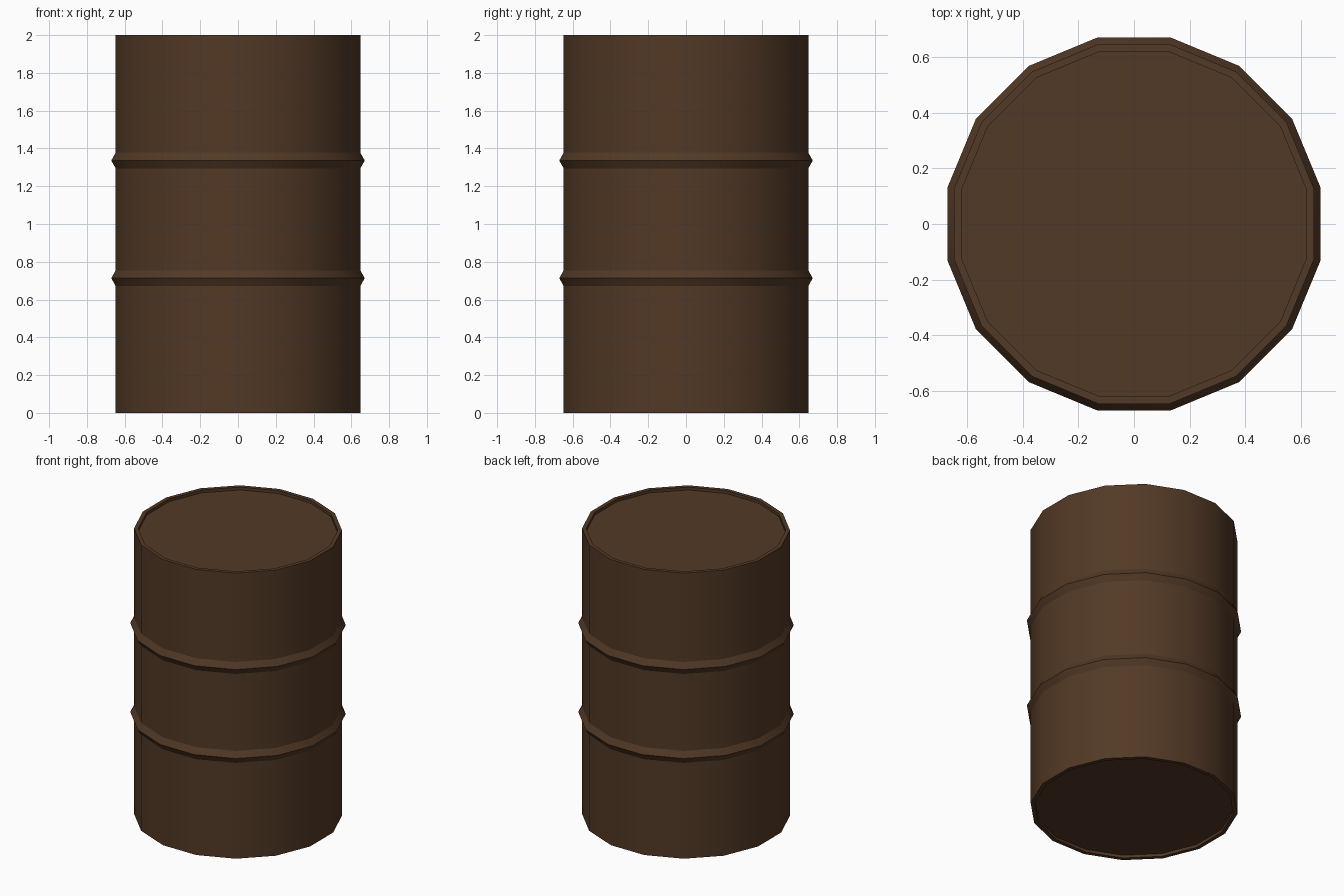
import bpy, bmesh, math

if "Cube" in bpy.data.objects:
    bpy.data.objects.remove(bpy.data.objects["Cube"])

SIDES = 16

# single brown paint
mat = bpy.data.materials.new("dark brown")
mat.diffuse_color = (0.085, 0.041, 0.019, 1)
mat.use_nodes = True
mat.node_tree.nodes["Principled BSDF"].inputs["Base Color"].default_value = mat.diffuse_color

# drum profile (radius, z): bottom recess, wall, two rolling hoops, top recess
R, RING, LIP = 0.66, 0.684, 0.633
profile = [(LIP, 0.02), (LIP, 0.0), (R, 0.0)]
for zc in (0.713, 1.336):
    profile += [(R, zc - 0.042), (RING, zc), (R, zc + 0.042)]
profile += [(R, 2.0), (LIP, 2.0), (LIP, 1.98)]

# revolve the profile, with flat edges facing the axes
bm = bmesh.new()
rings = []
for r, z in profile:
    rings.append([bm.verts.new((r * math.cos((i + 0.5) * 2 * math.pi / SIDES),
                                r * math.sin((i + 0.5) * 2 * math.pi / SIDES), z))
                  for i in range(SIDES)])
for a, b in zip(rings, rings[1:]):
    for i in range(SIDES):
        j = (i + 1) % SIDES
        bm.faces.new((a[i], a[j], b[j], b[i]))

# bottom plate and lid
bm.faces.new(rings[0][::-1])
bm.faces.new(rings[-1])
bmesh.ops.recalc_face_normals(bm, faces=bm.faces[:])

mesh = bpy.data.meshes.new("drum")
bm.to_mesh(mesh)
bm.free()
mesh.materials.append(mat)
drum = bpy.data.objects.new("drum", mesh)
bpy.context.collection.objects.link(drum)

# round wall stays smooth, hoops and rims stay crisp
bpy.context.view_layer.objects.active = drum
drum.select_set(True)
bpy.ops.object.shade_smooth_by_angle(angle=math.radians(27))
